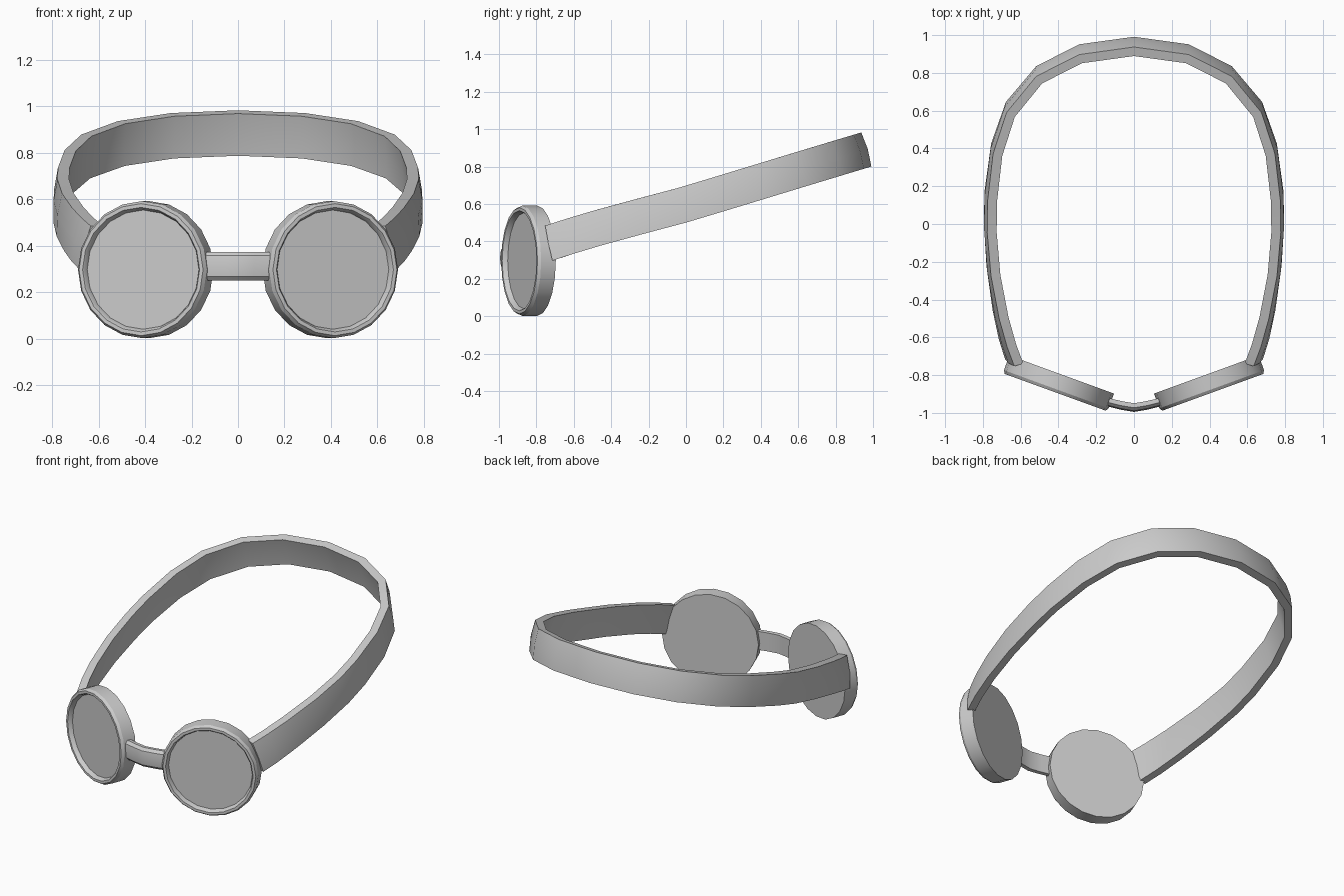
import bpy, bmesh, math
from mathutils import Vector, Matrix

if "Cube" in bpy.data.objects:
    bpy.data.objects.remove(bpy.data.objects["Cube"])


def make(name, bm, matrix=None, mirror=False):
    bmesh.ops.recalc_face_normals(bm, faces=bm.faces)
    me = bpy.data.meshes.new(name)
    if matrix:
        bm.transform(matrix)
    bm.to_mesh(me)
    bm.free()
    ob = bpy.data.objects.new(name, me)
    bpy.context.collection.objects.link(ob)
    bpy.ops.object.select_all(action='DESELECT')
    ob.select_set(True)
    bpy.context.view_layer.objects.active = ob
    bpy.ops.object.shade_smooth_by_angle(angle=math.radians(32))
    if mirror:
        ob.modifiers.new("Mirror", 'MIRROR').use_mirror_merge = False
    return ob


def lathe(profile, sides=20):
    """Revolve (radius, height) points about z, capping both ends."""
    bm = bmesh.new()
    rings = [[bm.verts.new((r * math.cos(2 * math.pi * i / sides),
                            r * math.sin(2 * math.pi * i / sides), h))
              for i in range(sides)] for r, h in profile]
    for a, b in zip(rings, rings[1:]):
        for i in range(sides):
            j = (i + 1) % sides
            bm.faces.new((a[i], a[j], b[j], b[i]))
    bm.faces.new(rings[0])
    bm.faces.new(rings[-1])
    return bm


def loft(sections):
    """Skin a list of equal closed sections, capping both ends."""
    bm = bmesh.new()
    rings = [[bm.verts.new(p) for p in s] for s in sections]
    n = len(rings[0])
    for a, b in zip(rings, rings[1:]):
        for i in range(n):
            j = (i + 1) % n
            bm.faces.new((a[i], a[j], b[j], b[i]))
    bm.faces.new(rings[0])
    bm.faces.new(rings[-1])
    return bm


# Eye cups: round, turned 20 degrees outward, with a stepped rim and recessed lens
place = (Matrix.Translation((0.383, -0.797, 0.297))
         @ Matrix.Rotation(math.radians(20), 4, 'Z')
         @ Matrix.Rotation(math.radians(90), 4, 'X'))
cup = [(0.295, 0), (0.295, 0.083), (0.284, 0.1), (0.268, 0.1),
       (0.262, 0.092), (0.255, 0.068)]
make("eye_cup", lathe(cup), place, mirror=True)
make("lens", lathe([(0.257, 0.06), (0.257, 0.073)]), place, mirror=True)

# Nose bridge: bent bar with a rounded front
sections = []
for x, y in ((-0.16, -0.937), (-0.07, -0.959), (0, -0.971), (0.07, -0.959), (0.16, -0.937)):
    prof = [(0.022, -0.06), (0.022, 0.06), (-0.002, 0.062), (-0.018, 0.045),
            (-0.024, 0), (-0.018, -0.045), (-0.002, -0.062)]
    sections.append([(x, y + dy, 0.312 + dz) for dy, dz in prof])
make("nose_bridge", loft(sections))

# Head strap: outer mid-line from the back to the right cup (x, y, z, lean)
half = [(0, 0.968, 0.893, 0), (0.29, 0.928, 0.881, 0), (0.52, 0.812, 0.846, 0),
        (0.68, 0.62, 0.788, 0.002), (0.755, 0.4, 0.721, 0.005),
        (0.787, 0.15, 0.645, 0.008), (0.79, -0.02, 0.594, 0.009),
        (0.773, -0.25, 0.533, 0.012), (0.735, -0.48, 0.47, 0.018),
        (0.698, -0.63, 0.425, 0.023), (0.662, -0.735, 0.391, 0.026)]
path = [(-x, y, z, l) for x, y, z, l in reversed(half[1:])] + half
up = Vector((0, -0.285, 0.958))
sections = []
for i, (x, y, z, lean) in enumerate(path):
    a = Vector(path[max(i - 1, 0)][:3])
    b = Vector(path[min(i + 1, len(path) - 1)][:3])
    out = up.cross(b - a).normalized()
    if out.dot(Vector((x, y, 0))) < 0:
        out = -out
    mid = Vector((x, y, z))
    prof = [(-0.004 - lean, 0.095), (0.004, 0), (-0.004 + lean, -0.095),
            (-0.052 + lean, -0.095), (-0.048, 0), (-0.054 - lean, 0.095)]
    sections.append([mid + out * o + up * h for o, h in prof])
make("head_strap", loft(sections))
